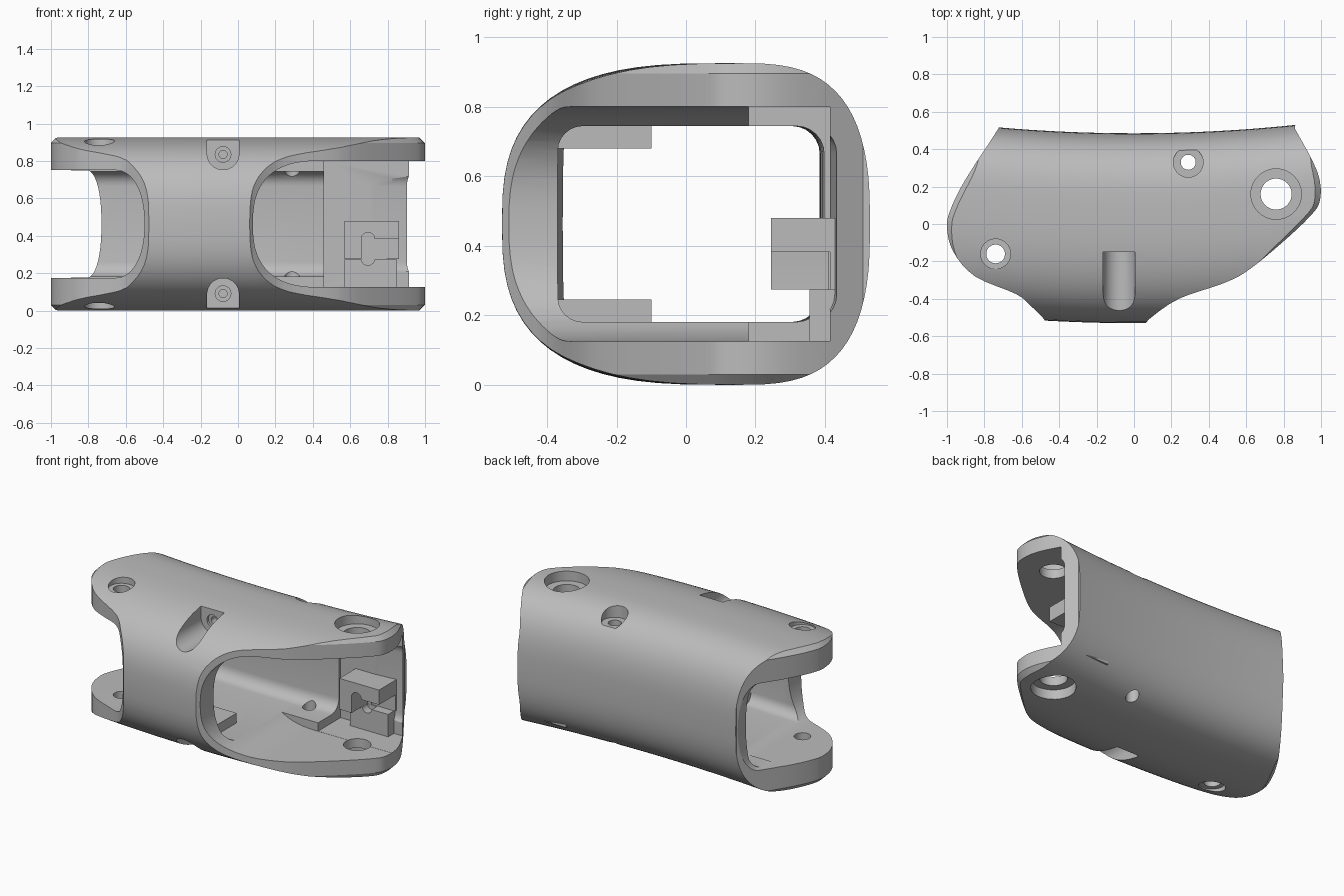
import bpy, bmesh, math
from mathutils import Vector

if "Cube" in bpy.data.objects:
    bpy.data.objects.remove(bpy.data.objects["Cube"], do_unlink=True)

MID = 0.463  # height of the symmetry plane

grey = bpy.data.materials.new("plain grey")
grey.use_nodes = True
grey.diffuse_color = (0.5, 0.5, 0.5, 1)
grey.node_tree.nodes["Principled BSDF"].inputs["Base Color"].default_value = (0.5, 0.5, 0.5, 1)


def loft(name, rings):
    """Closed solid through a list of equal-length rings."""
    bm = bmesh.new()
    rows = [[bm.verts.new(p) for p in ring] for ring in rings]
    n = len(rows[0])
    for a, b in zip(rows, rows[1:]):
        for i in range(n):
            j = (i + 1) % n
            bm.faces.new((a[i], a[j], b[j], b[i]))
    bm.faces.new(rows[0])
    bm.faces.new(rows[-1])
    bmesh.ops.recalc_face_normals(bm, faces=bm.faces)
    mesh = bpy.data.meshes.new(name)
    bm.to_mesh(mesh)
    bm.free()
    mesh.materials.append(grey)
    obj = bpy.data.objects.new(name, mesh)
    bpy.context.collection.objects.link(obj)
    return obj


def prism_y(name, profile, y0, y1):
    return loft(name, [[(x, y, z) for x, z in profile] for y in (y0, y1)])


def box(name, x0, x1, y0, y1, z0, z1):
    return prism_y(name, [(x0, z0), (x1, z0), (x1, z1), (x0, z1)], y0, y1)


def cylinder_z(name, x, y, r, z0, z1):
    ring = [(x + r * math.cos(t), y + r * math.sin(t)) for t in circle(40)]
    return loft(name, [[(a, b, z) for a, b in ring] for z in (z0, z1)])


def circle(n):
    return [2 * math.pi * i / n for i in range(n)]


def power(v, e):
    return math.copysign(abs(v) ** e, v)


def combine(target, tool, operation="DIFFERENCE"):
    """Boolean, applied, with the tool removed afterwards."""
    mod = target.modifiers.new("combine", "BOOLEAN")
    mod.operation, mod.solver, mod.object = operation, "EXACT", tool
    bpy.ops.object.select_all(action="DESELECT")
    bpy.context.view_layer.objects.active = target
    target.select_set(True)
    bpy.ops.object.modifier_apply(modifier=mod.name)
    bpy.data.objects.remove(tool, do_unlink=True)


def smooth_loop(points, steps=4):
    """Closed Catmull-Rom curve through the points."""
    out, n = [], len(points)
    for i in range(n):
        a, b, c, d = (Vector(points[(i + k) % n]) for k in (-1, 0, 1, 2))
        for s in range(steps):
            t = s / steps
            out.append(0.5 * (2 * b + (c - a) * t + (2 * a - 5 * b + 4 * c - d) * t ** 2
                              + (3 * b - a - 3 * c + d) * t ** 3))
    return out


def bend(x):
    return 0.06 * x * x


stations = [-1.1 + 2.2 * i / 24 for i in range(25)]

# Outer shell: squarish oval swept along a gentle arc
rings = []
for x in stations:
    ring = []
    for t in circle(72):
        c, s = power(math.cos(t), 2 / 2.8), power(math.sin(t), 2 / 2.8)
        ring.append((x, 0.1 + bend(x) + c * (0.385 if c > 0 else 0.63), MID + MID * s))
    rings.append(ring)
body = loft("sleeve_body", rings)

# Plan outline, with the rims chamfered at top and bottom
plan = smooth_loop([
    (-0.64, 0.66), (-0.725, 0.51), (-0.9, 0.24), (-0.98, 0.08), (-1, -0.02), (-0.965, -0.15),
    (-0.85, -0.28), (-0.63, -0.375), (-0.55, -0.44), (-0.48, -0.51), (-0.42, -0.6),
    (-0.2, -0.63), (0, -0.6), (0.08, -0.51), (0.24, -0.4), (0.47, -0.32), (0.6, -0.255),
    (0.78, -0.11), (0.94, 0.04), (0.995, 0.13), (0.98, 0.28), (0.86, 0.51), (0.77, 0.66)])
levels = [(-0.03, 0.94), (0.03, 1), (2 * MID - 0.03, 1), (2 * MID + 0.03, 0.94)]
outline = loft("outline", [[(p.x * k, p.y * k, z) for p in plan] for z, k in levels])
combine(body, outline, "INTERSECT")

# Main cavity: rounded rectangle following the bend
rings = []
for x in stations:
    ring = []
    for cy, cz, start in ((0.305, 0.665, 0), (-0.3, 0.675, 1), (-0.3, 0.251, 2), (0.305, 0.261, 3)):
        r = 0.08 if cy > 0 else 0.07
        for k in range(7):
            t = math.pi / 2 * (start + k / 6)
            ring.append((x, cy + bend(x) + r * math.cos(t), cz + r * math.sin(t)))
    rings.append(ring)
combine(body, loft("cavity", rings))


# Front openings: half ovals running out of each end
def opening(cx, rx, rz, side, power_n):
    pts = [(side * 1.3, MID - rz)]
    for i in range(33):
        t = -math.pi / 2 + math.pi * i / 32
        pts.append((cx - side * rx * power(math.cos(t), 2 / power_n),
                    MID + rz * power(math.sin(t), 2 / power_n)))
    return pts + [(side * 1.3, MID + rz)]


combine(body, prism_y("left_opening", opening(0.45, 0.37, 0.338, 1, 2.6), -1, 0.18))
combine(body, prism_y("right_opening", opening(-0.66, 0.16, 0.288, -1, 2.2), -1, 0.25))
combine(body, prism_y("right_notch", opening(-0.81, 0.08, 0.287, -1, 2.2), -1, 1))
combine(body, box("left_cavity", 0.46, 1.3, -0.3, 0.415, 0.126, 0.8))

# Screw bosses inside the band, then their open round-bottomed pockets
for side in (1, -1):
    def up(z):
        return MID + side * z
    z0, z1 = sorted((up(0.217), up(0.32)))
    combine(body, box("boss", -0.22, 0.06, -0.4, -0.1, z0, z1), "UNION")
    arc = [(-0.08 + 0.085 * math.cos(math.pi * i / 20),
            up(0.375 - 0.085 * math.sin(math.pi * i / 20))) for i in range(21)]
    combine(body, prism_y("pocket", [(0.005, up(0.6))] + arc + [(-0.165, up(0.6))], -0.8, -0.15))
    for r, depth in ((0.042, -0.135), (0.022, -0.08)):
        hole = [(-0.08 + r * math.cos(t), up(0.372) + r * math.sin(t)) for t in circle(24)]
        combine(body, prism_y("screw_hole", hole, -0.2, depth))

# Pivot and fixing holes with counterbores: x, y, radius, bore radius, depth, both sides
for x, y, r, bore, depth, both in ((0.76, 0.16, 0.083, 0.135, 0.065, True),
                                   (-0.74, -0.16, 0.05, 0.08, 0.05, True),
                                   (0.29, 0.33, 0.04, 0.08, 0.09, False)):
    combine(body, cylinder_z("hole", x, y, r, -0.1, 1.1))
    combine(body, cylinder_z("bore", x, y, bore, 2 * MID - depth, 1.1))
    if both:
        combine(body, cylinder_z("bore", x, y, bore, -0.1, depth))

# Cable clip and its backing pad on the rear wall
clip = box("cable_clip", 0.57, 0.86, 0.245, 0.44, 0.275, 0.48)
combine(clip, box("slot", 0.69, 1, 0.1, 0.415, 0.2, 0.382))
pad = box("clip_pad", 0.57, 0.85, 0.355, 0.44, 0.11, 0.274)
for part in (clip, pad):
    oval = [(0.695 + 0.036 * math.cos(t),
             0.33 + 0.036 * math.sin(t) + math.copysign(0.052, math.sin(t))) for t in circle(24)]
    combine(part, prism_y("clip_hole", oval, 0.1, 0.41))

# Smooth shading with crisp edges
bpy.ops.object.select_all(action="DESELECT")
for part in (body, clip, pad):
    part.select_set(True)
bpy.context.view_layer.objects.active = body
bpy.ops.object.shade_smooth_by_angle(angle=math.radians(28))
